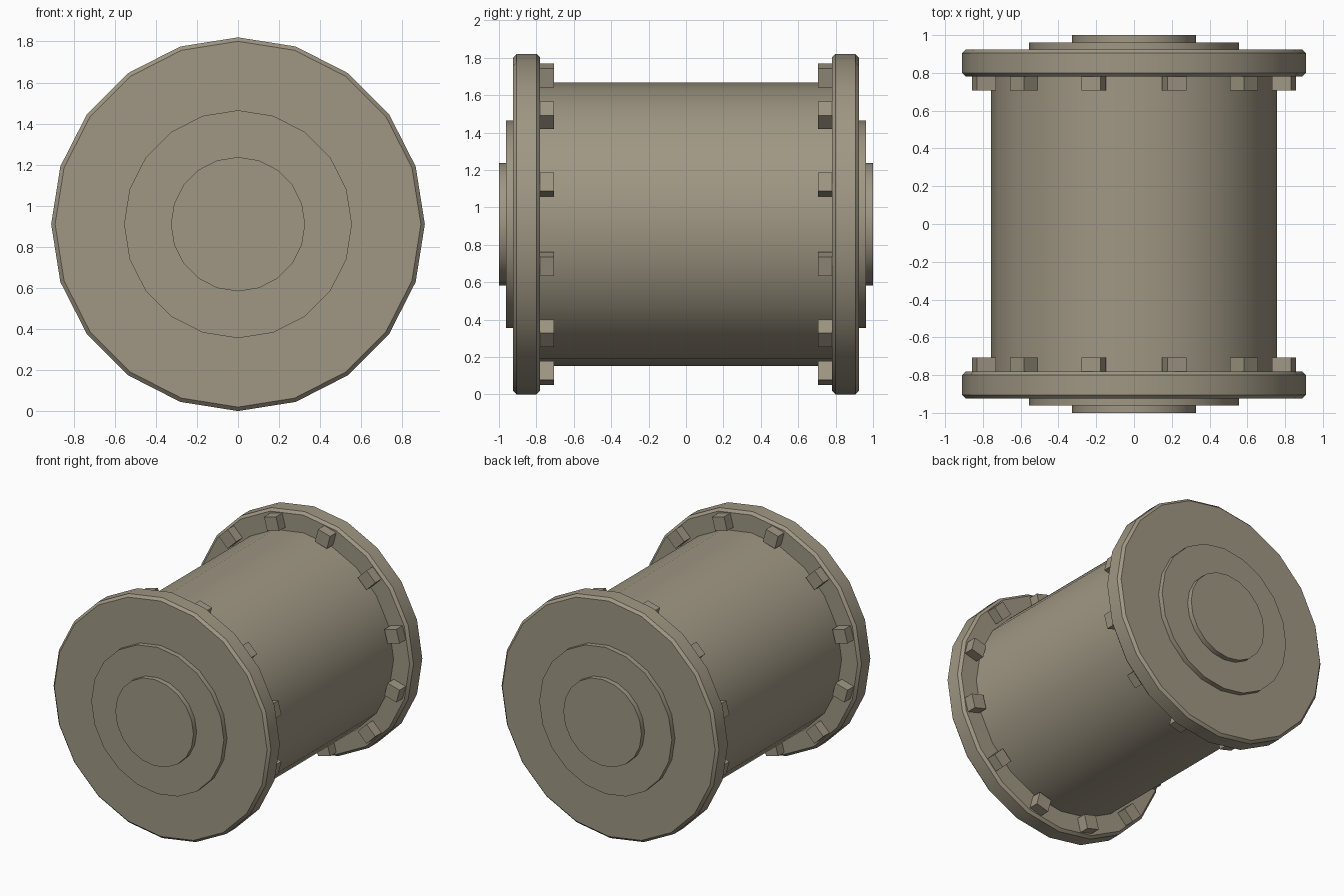
import bpy
import bmesh
import math
from mathutils import Matrix, Vector

cube = bpy.data.objects.get("Cube")
if cube:
    bpy.data.objects.remove(cube, do_unlink=True)

CENTRE_Z = 0.91
SIDES = 20

# Single dull khaki paint
khaki = bpy.data.materials.new("khaki")
khaki.use_nodes = True
colour = (0.35, 0.31, 0.23, 1)
khaki.diffuse_color = colour
khaki.node_tree.nodes["Principled BSDF"].inputs["Base Color"].default_value = colour


def finish(bm, name):
    """Turn a bmesh into an object, smooth except at edges over 30 degrees."""
    bmesh.ops.recalc_face_normals(bm, faces=bm.faces)
    for face in bm.faces:
        face.smooth = True
    for edge in bm.edges:
        edge.smooth = edge.calc_face_angle(0) < math.radians(30)
    mesh = bpy.data.meshes.new(name)
    bm.to_mesh(mesh)
    bm.free()
    mesh.materials.append(khaki)
    obj = bpy.data.objects.new(name, mesh)
    bpy.context.collection.objects.link(obj)
    return obj


def disc(name, radius, y0, y1, chamfer=0):
    """Cylinder along y between y0 and y1, with optional chamfered rims."""
    bm = bmesh.new()
    place = Matrix.Translation((0, (y0 + y1) / 2, CENTRE_Z)) @ Matrix.Rotation(math.pi / 2, 4, "X")
    bmesh.ops.create_cone(bm, cap_ends=True, segments=SIDES, radius1=radius,
                          radius2=radius, depth=abs(y1 - y0), matrix=place)
    if chamfer:
        rims = [e for e in bm.edges if any(len(f.verts) == SIDES for f in e.link_faces)]
        bmesh.ops.bevel(bm, geom=rims, offset=chamfer, segments=1, affect="EDGES")
    return finish(bm, name)


def bolts(name, y0, y1, count=12, radius=0.823, size=0.104):
    """Ring of square bolt heads, each turned to face outward."""
    bm = bmesh.new()
    for i in range(count):
        turn = Matrix.Rotation((i + 0.5) * math.tau / count, 4, "Y")
        place = (Matrix.Translation((0, (y0 + y1) / 2, CENTRE_Z)) @ turn
                 @ Matrix.Translation((0, 0, radius))
                 @ Matrix.Diagonal(Vector((size, abs(y1 - y0), size, 1))))
        bmesh.ops.create_cube(bm, size=1, matrix=place)
    return finish(bm, name)


# Main drum
disc("drum_body", 0.757, -0.79, 0.79)

# Matching end assemblies
for end, s in (("front", -1), ("back", 1)):
    disc(end + "_flange", 0.91, s * 0.78, s * 0.924, chamfer=0.019)
    disc(end + "_outer_boss", 0.555, s * 0.91, s * 0.962)
    disc(end + "_inner_boss", 0.327, s * 0.95, s * 1.0)
    bolts(end + "_bolts", s * 0.706, s * 0.79)
